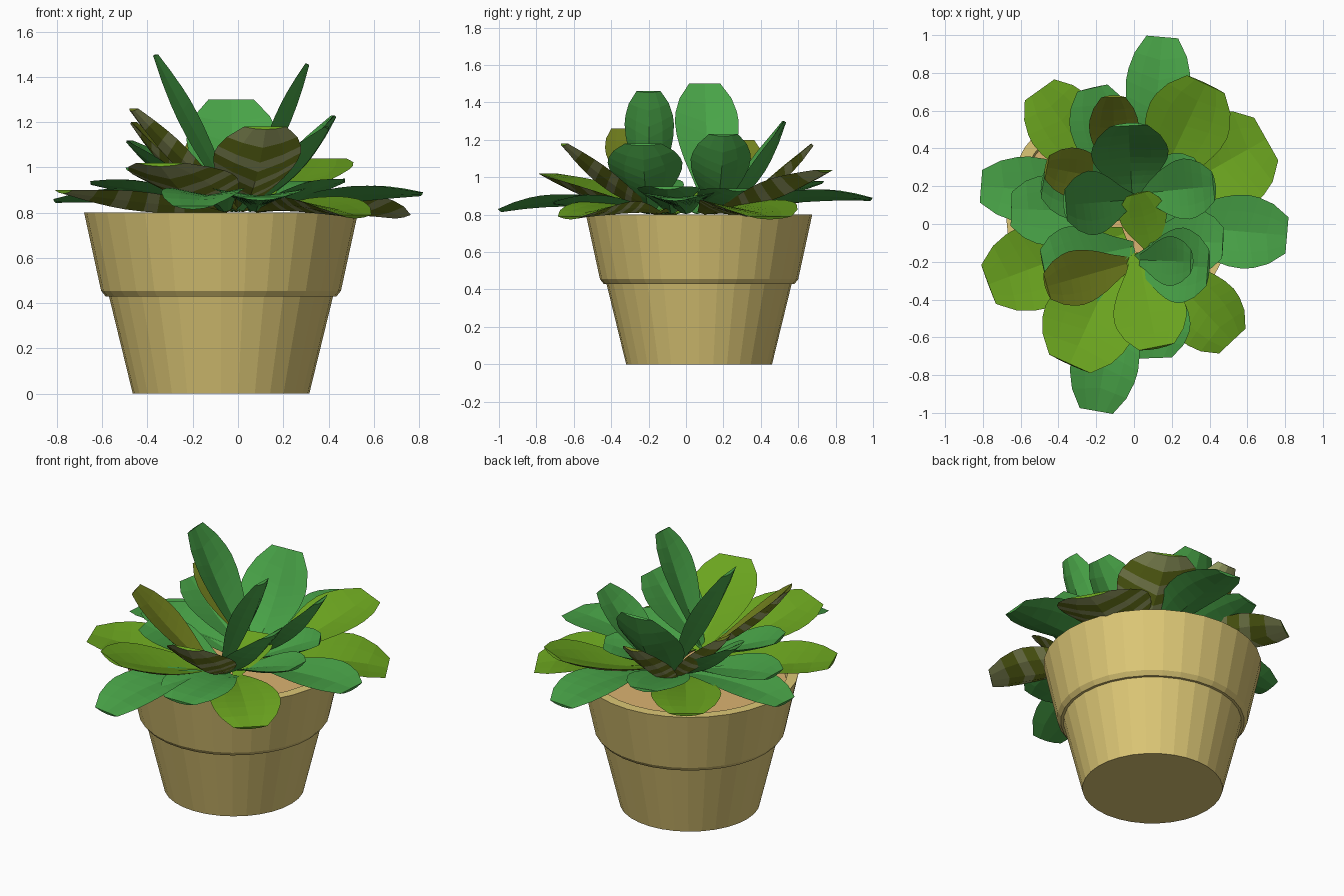
import bpy, bmesh, math
from mathutils import Vector

if "Cube" in bpy.data.objects:
    bpy.data.objects.remove(bpy.data.objects["Cube"])


def material(name, r, g, b):
    m = bpy.data.materials.new(name)
    m.diffuse_color = [(c / 255) ** 2.2 for c in (r, g, b)] + [1]
    m.use_nodes = True
    m.node_tree.nodes["Principled BSDF"].inputs["Base Color"].default_value = m.diffuse_color
    return m


POT = material("tan clay", 220, 198, 117)
SOIL = material("sandy fill", 218, 178, 112)
GREEN = material("leaf green", 74, 162, 73)
OLIVE = material("olive green", 106, 162, 36)
BROWN = material("brown olive", 116, 130, 36)
VEIN = material("pale vein", 164, 172, 108)


def finish(name, bm, mats):
    bmesh.ops.recalc_face_normals(bm, faces=bm.faces)
    me = bpy.data.meshes.new(name)
    bm.to_mesh(me)
    bm.free()
    for m in mats:
        me.materials.append(m)
    ob = bpy.data.objects.new(name, me)
    bpy.context.collection.objects.link(ob)
    return ob


# Pot: a lathed profile with a stepped collar, open at the top
def lathe(name, profile, mats, n=32, centre=(-0.075, 0.07)):
    bm = bmesh.new()
    rings = []
    for r, z in profile:
        rings.append([bm.verts.new((centre[0] + r * math.cos(2 * math.pi * i / n),
                                    centre[1] + r * math.sin(2 * math.pi * i / n), z))
                      for i in range(n)])
    for a, b in zip(rings, rings[1:]):
        for i in range(n):
            bm.faces.new((a[i], a[(i + 1) % n], b[(i + 1) % n], b[i]))
    bm.faces.new(rings[0])
    top = bm.faces.new(rings[-1])
    top.material_index = len(mats) - 1
    return finish(name, bm, mats)


lathe("pot", [(0.39, 0), (0.495, 0.43), (0.51, 0.43), (0.53, 0.455),
              (0.605, 0.8), (0.545, 0.8), (0.535, 0.755)], [POT, SOIL])

# Leaf: blunt, broad towards the tip, folded along the midrib
WIDTH = [(0, .16), (.2, .42), (.45, .82), (.65, 1), (.84, .9), (1, .48)]
ROWS = [0, .2, .33, .40, .51, .59, .69, .77, .88, 1]
STRIPES = (2, 4, 6, 8)
COLS = [-1, -.55, 0, .55, 1]


def half_width(t):
    for (a, u), (b, v) in zip(WIDTH, WIDTH[1:]):
        if t <= b:
            return u + (v - u) * (t - a) / (b - a)
    return WIDTH[-1][1]


def leaf(name, root, tip, width, arch, mats, cup=0.22):
    base, tip = Vector((*root, 0.81)), Vector(tip)
    out = Vector((tip.x - base.x, tip.y - base.y, 0)).normalized()
    ctrl = (base + tip) / 2 + Vector((0, 0, arch * 2))
    side = Vector((-out.y, out.x, 0))
    bm = bmesh.new()
    tops, unders = [], []
    for t in ROWS:
        up_row, low_row = [], []
        for s in COLS:
            # rows sweep towards the tip at the edges, like veins
            q = t - 0.09 * (1 - abs(s)) * math.sin(math.pi * t)
            p = base * (1 - q) ** 2 + ctrl * 2 * q * (1 - q) + tip * q * q
            tan = ((ctrl - base) * (1 - q) + (tip - ctrl) * q).normalized()
            nor = tan.cross(side)
            w = width / 2 * half_width(t)
            p = p + side * s * w + nor * cup * w * (abs(s) - 0.4) * (1 - t ** 5)
            v = bm.verts.new(p)
            up_row.append(v)
            low_row.append(v if abs(s) == 1 else
                           bm.verts.new(p - nor * 0.035 * (1 - s * s) * half_width(t)))
        tops.append(up_row)
        unders.append(low_row)
    for grid, under in ((tops, False), (unders, True)):
        for r in range(len(ROWS) - 1):
            for c in range(len(COLS) - 1):
                f = bm.faces.new((grid[r][c], grid[r][c + 1], grid[r + 1][c + 1], grid[r + 1][c]))
                if under and len(mats) > 1:
                    f.material_index = 2 if r in STRIPES else 1
    for r in (0, -1):
        bm.faces.new(tops[r] + unders[r][-2:0:-1])
    finish(name, bm, mats)


# Green leaves: root, tip, width, arch
for i, (root, tip, w, a) in enumerate([
    ((0.08, 0.20), (0.15, 0.99, 0.89), .35, .06), ((-0.06, -0.20), (-0.20, -0.99, 0.83), .37, .07),
    ((0.10, 0.00), (0.81, -0.06, 0.89), .40, .04), ((-0.02, 0.14), (-0.81, 0.20, 0.86), .36, .05),
    ((0.08, -0.15), (0.10, -0.71, 0.87), .42, .04), ((-0.05, 0.06), (-0.65, 0.08, 0.94), .38, .03),
    ((-0.08, 0.12), (-0.22, 0.72, 0.98), .34, .02), ((0.05, -0.08), (0.47, -0.10, 0.95), .34, .02),
    ((0.02, 0.16), (0.42, 0.20, 1.23), .33, -.02), ((0.0, -0.20), (0.39, -0.23, 1.18), .41, -.01),
    ((-0.01, 0.15), (-0.03, 0.52, 1.30), .42, -.05), ((-0.05, 0.15), (-0.48, 0.22, 1.12), .34, 0),
    ((0.0, -0.12), (-0.48, -0.22, 1.00), .36, .02),
    ((0.0, 0.13), (-0.36, 0.10, 1.50), .35, .0), ((0.02, -0.19), (0.30, -0.20, 1.46), .27, .02),
    ((0.05, 0.10), (0.36, 0.28, 0.94), .34, .02),
]):
    leaf(f"green_leaf_{i + 1}", root, tip, w, a, [GREEN], 0.3 if tip[2] > 1.1 else 0.2)

# Olive leaves with veined undersides
for i, (root, tip, w, a) in enumerate([
    ((0.08, 0.10), (0.70, 0.45, 0.79), .54, .05), ((0.10, 0.15), (0.38, 0.74, 1.04), .46, .0),
    ((-0.10, 0.15), (-0.50, 0.71, 0.90), .40, .03), ((-0.05, -0.05), (-0.77, -0.32, 0.90), .46, .0),
    ((-0.05, -0.10), (-0.34, -0.74, 1.02), .50, -.01), ((0.08, -0.15), (0.52, -0.62, 0.79), .40, .05),
    ((0.02, -0.15), (0.12, -0.65, 1.18), .40, -.02),
]):
    leaf(f"olive_leaf_{i + 1}", root, tip, w, a, [OLIVE, BROWN, VEIN])

# Young upright olive leaves with darker faces
for i, (root, tip, w, a) in enumerate([
    ((-0.10, 0.22), (-0.11, 0.67, 1.18), .27, -.02), ((-0.05, 0.22), (-0.46, 0.30, 1.20), .27, -.01),
    ((0.0, -0.20), (-0.46, -0.33, 1.26), .30, -.01),
]):
    leaf(f"young_leaf_{i + 1}", root, tip, w, a, [BROWN, BROWN, VEIN])

# Small flat leaf in the heart of the plant
leaf("heart_leaf", (0.10, -0.16), (0.02, 0.16, 0.94), .26, 0, [OLIVE, BROWN, VEIN])
